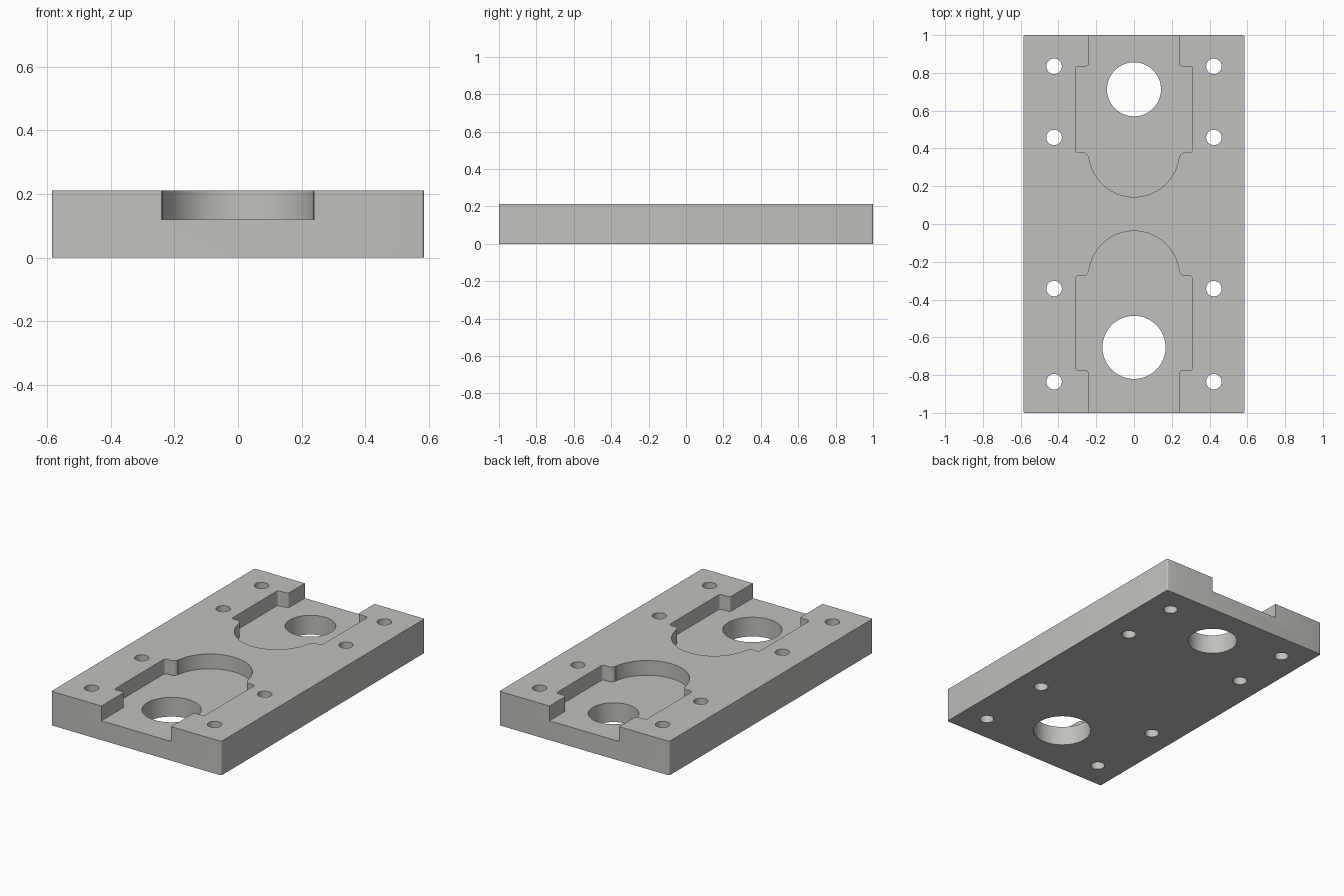
import bpy, bmesh, math
from mathutils import Vector

if "Cube" in bpy.data.objects:
    bpy.data.objects.remove(bpy.data.objects["Cube"])

HEIGHT, FLOOR = 0.212, 0.12


def rounded(points, steps=6):
    """Round each (x, y, radius) corner of a closed outline."""
    out, n = [], len(points)
    for i, (x, y, r) in enumerate(points):
        p = Vector((x, y))
        if r == 0:
            out.append(p)
            continue
        a = (Vector(points[i - 1][:2]) - p).normalized()
        b = (Vector(points[(i + 1) % n][:2]) - p).normalized()
        half = a.angle(b) / 2
        centre = p + (a + b).normalized() * (r / math.sin(half))
        start = p + a * (r / math.tan(half)) - centre
        end = p + b * (r / math.tan(half)) - centre
        sweep = math.atan2(start.x * end.y - start.y * end.x, start.dot(end))
        for k in range(steps + 1):
            t = sweep * k / steps
            c, s = math.cos(t), math.sin(t)
            out.append(centre + Vector((start.x * c - start.y * s,
                                        start.x * s + start.y * c)))
    return out


def extrude(name, outline, z0, z1):
    """Solid prism from an outline."""
    bm = bmesh.new()
    face = bm.faces.new([bm.verts.new((p[0], p[1], z0)) for p in outline])
    res = bmesh.ops.extrude_face_region(bm, geom=[face])
    top = [v for v in res["geom"] if isinstance(v, bmesh.types.BMVert)]
    bmesh.ops.translate(bm, verts=top, vec=(0, 0, z1 - z0))
    bmesh.ops.recalc_face_normals(bm, faces=bm.faces)
    mesh = bpy.data.meshes.new(name)
    bm.to_mesh(mesh)
    bm.free()
    obj = bpy.data.objects.new(name, mesh)
    bpy.context.collection.objects.link(obj)
    return obj


def circle(x, y, r, n):
    return [(x + r * math.cos(2 * math.pi * i / n),
             y + r * math.sin(2 * math.pi * i / n)) for i in range(n)]


def pocket(name, side, shoulder_out, shoulder_in, tip):
    """Open slot, wider middle and round inner end; side is +1 back, -1 front."""
    slot, wide, r = 0.24, 0.31, 0.24
    cy = tip + r                               # centre of the round end
    neck = shoulder_in - 0.03                  # end of the filleted neck
    half = [(slot, 1.1, 0), (slot, shoulder_out, 0.015),
            (wide, shoulder_out, 0.015), (wide, shoulder_in, 0.015),
            (slot, shoulder_in, 0.028)]
    right = rounded([(0, 1.1, 0)] + half + [(slot, neck, 0), (0, neck, 0)])[1:-2]
    a0 = math.asin(max(-1, min(1, (neck - cy) / r)))
    arc = [Vector((r * math.cos(a), cy + r * math.sin(a)))
           for a in (a0 - (math.pi + 2 * a0) * k / 48 for k in range(49))]
    left = [Vector((-p.x, p.y)) for p in reversed(right)]
    return extrude(name, [(p.x, p.y * side) for p in right + arc + left],
                   FLOOR, HEIGHT + 0.1)


# Main plate with slightly eased vertical corners
plate = extrude("mounting_plate", rounded(
    [(-0.585, -1, 0.01), (0.585, -1, 0.01), (0.585, 1, 0.01), (-0.585, 1, 0.01)], 4),
    0, HEIGHT)

# Pockets, bores and screw holes
cutters = [pocket("back_pocket_cutter", 1, 0.835, 0.378, 0.143),
           pocket("front_pocket_cutter", -1, 0.775, 0.275, 0.037),
           extrude("back_bore_cutter", circle(0, 0.713, 0.143, 64), -0.1, 0.4),
           extrude("front_bore_cutter", circle(0, -0.653, 0.167, 64), -0.1, 0.4)]
for x in (-0.423, 0.423):
    for y in (0.835, 0.458, -0.342, -0.835):
        cutters.append(extrude("screw_hole_cutter", circle(x, y, 0.041, 32), -0.1, 0.4))

bpy.context.view_layer.objects.active = plate
plate.select_set(True)
for cutter in cutters:
    cutter.hide_render = True
    mod = plate.modifiers.new("cut", "BOOLEAN")
    mod.operation, mod.solver, mod.object = "DIFFERENCE", "EXACT", cutter
    bpy.ops.object.modifier_apply(modifier=mod.name)
for cutter in cutters:
    bpy.data.objects.remove(cutter)

# Smooth curved walls, sharp rims
bpy.ops.object.shade_smooth_by_angle(angle=math.radians(30))

metal = bpy.data.materials.new("light_grey_metal")
metal.diffuse_color = (0.53, 0.53, 0.50, 1)
metal.use_nodes = True
metal.node_tree.nodes["Principled BSDF"].inputs["Base Color"].default_value = metal.diffuse_color
plate.data.materials.clear()
plate.data.materials.append(metal)
